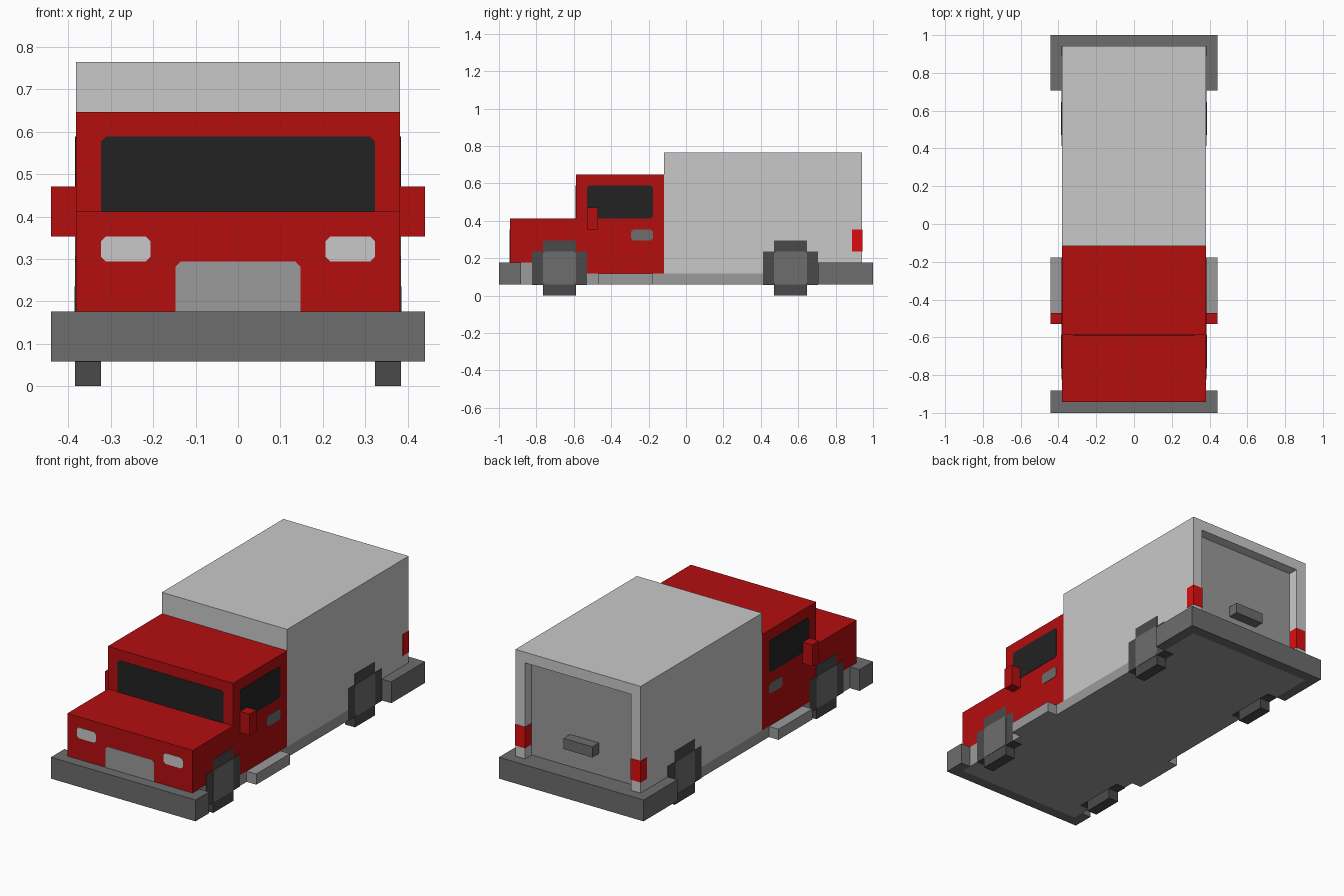
import bpy, bmesh
from mathutils import Vector

if "Cube" in bpy.data.objects:
    bpy.data.objects.remove(bpy.data.objects["Cube"])

U = 1 / 17  # grid unit: the truck is 34 units long
E = 0.03    # how far painted plates stand proud, in units


def material(name, hexa):
    lin = []
    for i in (0, 2, 4):
        c = int(hexa[i:i + 2], 16) / 255
        lin.append(c / 12.92 if c <= 0.04045 else ((c + 0.055) / 1.055) ** 2.4)
    m = bpy.data.materials.new(name)
    m.diffuse_color = (*lin, 1)
    m.use_nodes = True
    m.node_tree.nodes["Principled BSDF"].inputs["Base Color"].default_value = m.diffuse_color
    return m


RED = material("red paint", "b50e0f")
LAMP = material("bright red lamp", "dc0d0f")
LIGHT = material("light grey", "c9c9c9")
MID = material("mid grey", "9b9b9b")
DARK = material("dark grey", "6d6d6d")
TYRE = material("tyre grey", "4a4a4a")
GLASS = material("black glass", "222222")


def prism(name, mat, pts, axis, a, b):
    """Extrude a 2D outline along an axis: x uses (y,z), y uses (x,z)."""
    bm = bmesh.new()

    def place(p, t):
        return Vector((t, p[0], p[1]) if axis == "x" else (p[0], t, p[1])) * U

    face = bm.faces.new([bm.verts.new(place(p, a)) for p in pts])
    ext = bmesh.ops.extrude_face_region(bm, geom=[face])
    shift = place((0, 0), b - a)
    bmesh.ops.translate(bm, vec=shift,
                        verts=[v for v in ext["geom"] if isinstance(v, bmesh.types.BMVert)])
    bmesh.ops.recalc_face_normals(bm, faces=bm.faces)
    me = bpy.data.meshes.new(name)
    bm.to_mesh(me)
    bm.free()
    me.materials.append(mat)
    ob = bpy.data.objects.new(name, me)
    bpy.context.collection.objects.link(ob)
    return ob


def box(name, mat, x0, x1, y0, y1, z0, z1):
    return prism(name, mat, [(x0, z0), (x1, z0), (x1, z1), (x0, z1)], "y", y0, y1)


def rounded(a0, a1, z0, z1, bottom=True, c=0.2):
    """Rectangle outline with clipped corners."""
    low = [(a0, z0 + c), (a0 + c, z0), (a1 - c, z0), (a1, z0 + c)] if bottom else [(a0, z0), (a1, z0)]
    return low + [(a1, z1 - c), (a1 - c, z1), (a0 + c, z1), (a0, z1 - c)]


# Chassis
box("chassis", MID, -6.5, 6.5, -16, 16, 1, 2)
box("front_chassis", MID, -6.5, 6.5, -16, -10, 2, 3)

# Cab and bonnet
box("bonnet", RED, -6.5, 6.5, -16, -10, 3, 7)
box("cab", RED, -6.5, 6.5, -10, -2, 2, 11)
prism("windscreen", GLASS, rounded(-5.5, 5.5, 7, 10, False), "y", -10 - E, -10)
prism("grille", MID, rounded(-2.5, 2.5, 3, 5, False), "y", -16 - E, -16)

# Cargo box with recessed rear door
box("cargo_box", LIGHT, -6.5, 6.5, -2, 15, 2, 13)
prism("rear_frame", LIGHT, [(-6.5, 2), (-5.5, 2), (-5.5, 12), (5.5, 12), (5.5, 2),
                            (6.5, 2), (6.5, 13), (-6.5, 13)], "y", 15, 16)
box("rear_sill", DARK, -5.5, 5.5, 15, 16, 2, 3)
box("rear_door", MID, -5.5, 5.5, 15, 15 + E, 3, 12)
box("rear_door_handle", DARK, -1.5, 1.5, 15, 16, 5, 6)

# Bumpers
box("front_bumper", DARK, -7.5, 7.5, -17, -16, 1, 3)
box("rear_bumper", DARK, -7.5, 7.5, 16, 17, 1, 3)

# Paired side parts
for s, side in ((1, "right"), (-1, "left")):
    def sbox(name, mat, x0, x1, *rest):
        box(side + "_" + name, mat, *sorted((s * x0, s * x1)), *rest)

    def sprism(name, mat, pts, x0, x1):
        prism(side + "_" + name, mat, pts, "x", s * x0, s * x1)

    sbox("front_bumper_end", DARK, 6.5, 7.5, -16, -15, 1, 3)
    sbox("rear_bumper_end", DARK, 6.5, 7.5, 12, 16, 1, 3)
    sbox("running_board", MID, 6.5, 7.5, -8, -3, 1, 2)
    sbox("mirror", RED, 6.5, 7.5, -9, -8, 6, 8)
    sbox("tail_lamp", LAMP, 5.5 - E, 6.5 + E, 15.1, 16 + E, 4, 6)
    sprism("window", GLASS, rounded(-9, -3, 7, 10), 6.5, 6.5 + E)
    sprism("door_handle", DARK, rounded(-5, -3, 5, 6), 6.5, 6.5 + E)
    prism(side + "_headlight", LIGHT,
          rounded(*sorted((s * 3.5, s * 5.5)), 5, 6), "y", -16 - E, -16)
    # Wheels: stepped cross-shaped tyres with a square hub
    for y, end in ((-11.5, "front"), (9.5, "rear")):
        cross = [(1.5, 0), (1.5, 1 - E), (2.5, 1 - E), (2.5, 4), (1.5, 4), (1.5, 5)]
        outline = [(y + a, z) for a, z in cross] + [(y - a, z) for a, z in reversed(cross)]
        sprism(end + "_tyre", TYRE, outline, 5.5, 6.5 + E)
        sprism(end + "_hub", DARK, rounded(y - 1.5, y + 1.5, 1, 4), 6.5, 6.5 + 2 * E)
